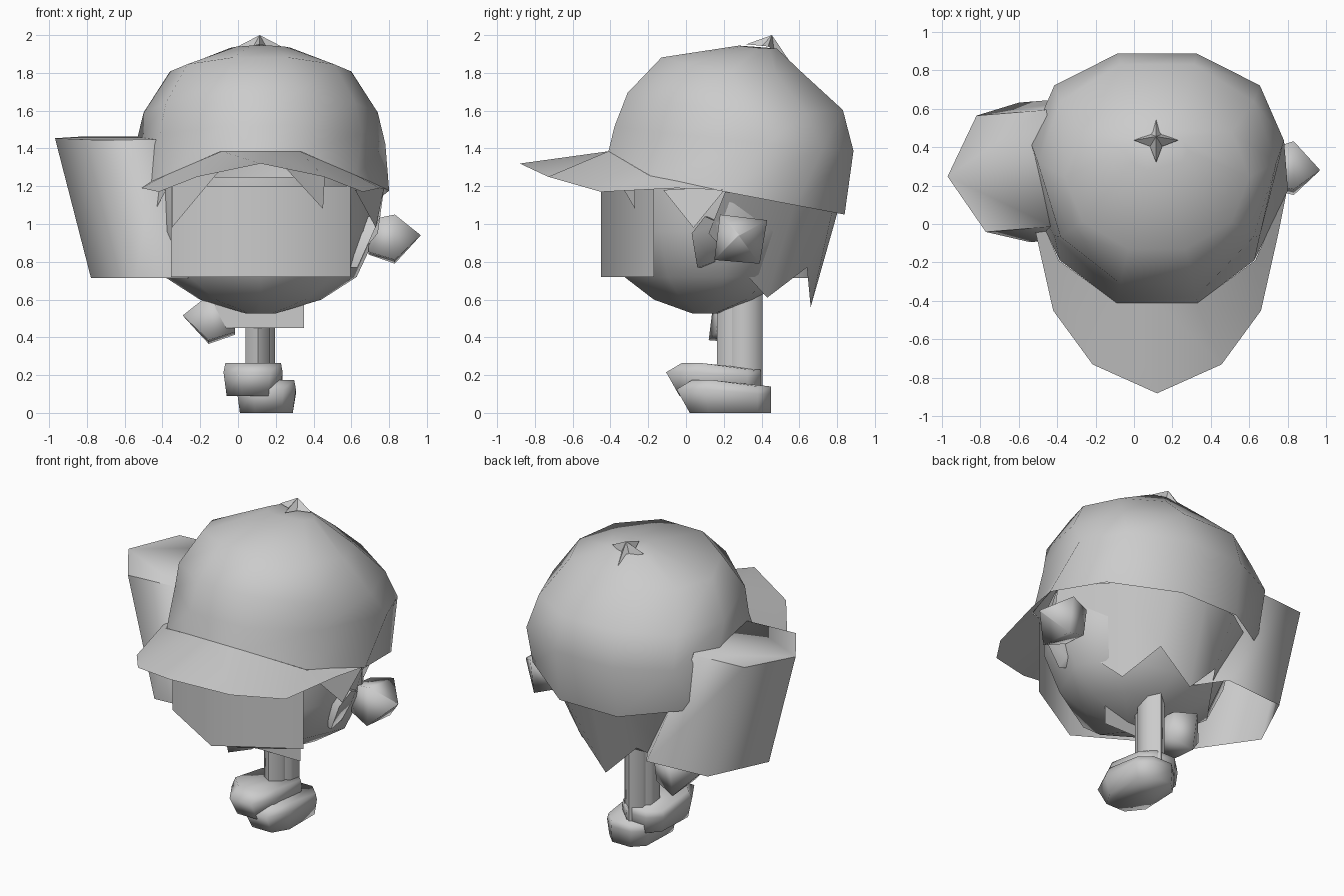
import bpy
from math import sin, cos, pi, radians

if "Cube" in bpy.data.objects:
    bpy.data.objects.remove(bpy.data.objects["Cube"])

CX = 0.12  # symmetry line of the head and cap


def mesh(name, verts, faces, smooth=None):
    me = bpy.data.meshes.new(name)
    me.from_pydata(verts, [], faces)
    me.validate()
    ob = bpy.data.objects.new(name, me)
    bpy.context.collection.objects.link(ob)
    if smooth:
        bpy.ops.object.select_all(action='DESELECT')
        ob.select_set(True)
        bpy.context.view_layer.objects.active = ob
        bpy.ops.object.shade_smooth_by_angle(angle=radians(smooth))
    return ob


def loft(name, rings, closed=True, start=False, end=False, smooth=66):
    n = len(rings[0])
    verts = [p for r in rings for p in r]
    faces = []
    for k in range(len(rings) - 1):
        for i in range(n if closed else n - 1):
            j = (i + 1) % n
            a, b = k * n, (k + 1) * n
            faces.append((a + i, a + j, b + j, b + i))
    if start:
        faces.append(tuple(range(n))[::-1])
    if end:
        faces.append(tuple(range(len(verts) - n, len(verts))))
    return mesh(name, verts, faces, smooth)


def ngon(n, cx, cy, z, rx, ry, turn=0, tilt=0):
    ring = []
    for i in range(n):
        dx, dy = rx * cos(turn + 2 * pi * i / n), ry * sin(turn + 2 * pi * i / n)
        ring.append((cx + dx, cy + dy, z + tilt * dy))
    return ring


def both(half):
    """Mirror a half row (from the centre outwards) about the head's symmetry line."""
    full = [(-x, y, z) for x, y, z in reversed(half) if x > 0] + half
    return [(CX + x, y, z) for x, y, z in full]


# Cap dome: ten-sided tilted rings
# (front y, front z, back y, back z, half width, side sag, side shift back)
rows = [(-0.41, 1.385, 0.84, 1.05, 0.68, 0, -0.04), (-0.38, 1.52, 0.885, 1.39, 0.66, 0.03, 0.18),
        (-0.31, 1.70, 0.83, 1.61, 0.62, 0.065, 0.06), (-0.13, 1.885, 0.62, 1.80, 0.48, 0.035, 0),
        (0.28, 1.945, 0.48, 1.93, 0.16, 0.005, 0)]
dome = []
for k, (yf, zf, yb, zb, w, sag, back) in enumerate(rows):
    ring = []
    for i in range(10):
        c, s = cos(2 * pi * i / 10), sin(2 * pi * i / 10)
        t = 0.5 + 0.5 * s / sin(radians(72))
        y = yf + (yb - yf) * t + back * c ** 4
        z = zf + (zb - zf) * t - sag * c * c
        if k == 0:
            z = 1.385 if t < 0.1 else 1.255 - 0.205 * (t - 0.19) / 0.81
            c *= 0.92 if 0.1 < t < 0.4 else 1.06 if 0.6 < t < 0.9 else 1
        ring.append((CX + w * c, y, z))
    dome.append(ring)
loft("cap_dome", dome, end=True, smooth=85)

# Cap brim: one curved sheet
inner = both([(0, -0.41, 1.385), (0.207, -0.41, 1.385), (0.51, -0.19, 1.255), (0.68, 0.2, 1.18)])
outer = both([(0, -0.88, 1.32), (0.335, -0.73, 1.25), (0.54, -0.45, 1.17), (0.63, -0.05, 1.19)])
loft("cap_brim", [inner, outer], closed=False)

# Cap star button, leaning back with the crown
star = []
for i in range(8):
    r = 0.115 if i % 2 == 0 else 0.045
    dy = r * sin(i * pi / 4)
    star.append((0.115 + r * cos(i * pi / 4), 0.435 + dy, 1.94 - (0.7 * dy if dy > 0 else 0.1 * dy)))
star.append((0.115, 0.455, 2.0))
mesh("cap_star", star, [(i, (i + 1) % 8, 8) for i in range(8)])

# Head: eight-sided rings, tapering to the chin
plan = [(0, -0.52), (0.46, -0.24), (0.62, 0.13), (0.43, 0.42), (0, 0.52),
        (-0.43, 0.42), (-0.62, 0.13), (-0.46, -0.24)]
head = [[(CX + s * x, 0.1 + s * y, z) for x, y in plan]
        for z, s in ((0.525, 0.12), (0.60, 0.52), (0.72, 0.82), (0.96, 1.0), (1.25, 1.0))]
loft("head", head, start=True, end=True, smooth=70)

# Face panel folded along the centre
loft("face_panel", [both([(0, -0.45, z), (0.475, -0.17, z)]) for z in (0.72, 1.20)],
     closed=False)

# Back hair with zigzag hem
top = both([(0, 0.81, 1.09), (0.24, 0.78, 1.09), (0.5, 0.58, 1.13), (0.655, 0.22, 1.2)])
hem = both([(0, 0.66, 0.56), (0.21, 0.64, 0.77), (0.33, 0.43, 0.61), (0.62, 0.12, 0.95)])
loft("back_hair", [hem, top], closed=False, smooth=40)

# Fringe and sideburn locks
for s, n in ((1, "right"), (-1, "left")):
    mesh("sideburn_" + n, [(CX + s * 0.50, -0.12, 1.18), (CX + s * 0.655, 0.22, 1.2),
                           (CX + s * 0.61, 0.04, 0.98)], [(0, 1, 2)])
mesh("fringe_right", [(0.23, -0.41, 1.32), (0.46, -0.27, 1.26), (0.45, -0.27, 1.08)], [(0, 1, 2)])
mesh("fringe_left", [(-0.10, -0.35, 1.28), (-0.35, -0.19, 1.22), (-0.35, -0.19, 0.98)],
     [(0, 1, 2)])

# Slanted six-sided container: closed top, open bottom
loft("side_container", [ngon(6, -0.36, 0.285, 0.715, 0.42, 0.42, 0.08),
                        ngon(6, -0.62, 0.275, 1.455, 0.35, 0.35, 0.08, 0.03)],
     end=True, smooth=75)


# Hands: boxy blobs ending in a point
def hand(name, cx, cz, s, y):
    outline = [(-0.10, 0.13), (0.15, 0.10), (0.11, -0.13), (-0.13, -0.11)]
    rings = [[(cx + s * dx, y + k * a, cz + dz + k * b) for a, b in outline]
             for dx, k, dz in ((-0.14, 0.7, 0.01), (0.0, 1.0, 0.0), (0.135, 0.02, 0.02))]
    loft(name, rings, start=True, end=True, smooth=110)


hand("right_hand", 0.83, 0.92, 1, 0.28)
hand("left_hand", -0.155, 0.495, -1, 0.25)

# Right cuff beside the hand
cuff = [(0.10, 1.04), (0.03, 0.95), (0.06, 0.77), (0.15, 0.80), (0.19, 1.0)]
loft("right_cuff", [[(0.58, y + 0.03, z) for y, z in cuff],
                    [(0.70 + 0.45 * (z - 0.92), y, z) for y, z in cuff]], end=True)

# Collar panel and slim legs
mesh("collar_panel", [(-0.12, 0.15, 0.45), (0.35, 0.15, 0.45), (0.35, 0.15, 0.6),
                      (-0.12, 0.15, 0.6)], [(0, 1, 2, 3)])
for name, x, y, z in (("left_leg", 0.105, 0.26, 0.18), ("right_leg", 0.13, 0.31, 0.12)):
    loft(name, [ngon(6, x, y, h, 0.075, 0.095, pi / 6) for h in (z, 0.68)])


# Feet: rounded blocks with a raised toe
def foot(name, x, y, z):
    lower = [(-0.14, -0.04), (-0.06, -0.14), (0.08, -0.14), (0.14, -0.04),
             (0.14, 0.22), (0.07, 0.29), (-0.06, 0.29), (-0.13, 0.22)]
    base = [(x + a, y + b, z) for a, b in lower]
    mid = [(x + 1.12 * a, y + (b if b > 0 else b * 1.5), z + (0.1 if b > 0 else 0.125))
           for a, b in lower]
    cap = [(x + 1.05 * a, y + (b if b > 0 else b * 0.9), z + (0.14 if b > 0 else 0.175))
           for a, b in lower]
    loft(name, [base, mid, cap], start=True, end=True, smooth=88)


foot("left_foot", 0.08, 0.105, 0.09)
foot("right_foot", 0.15, 0.16, 0.0)
